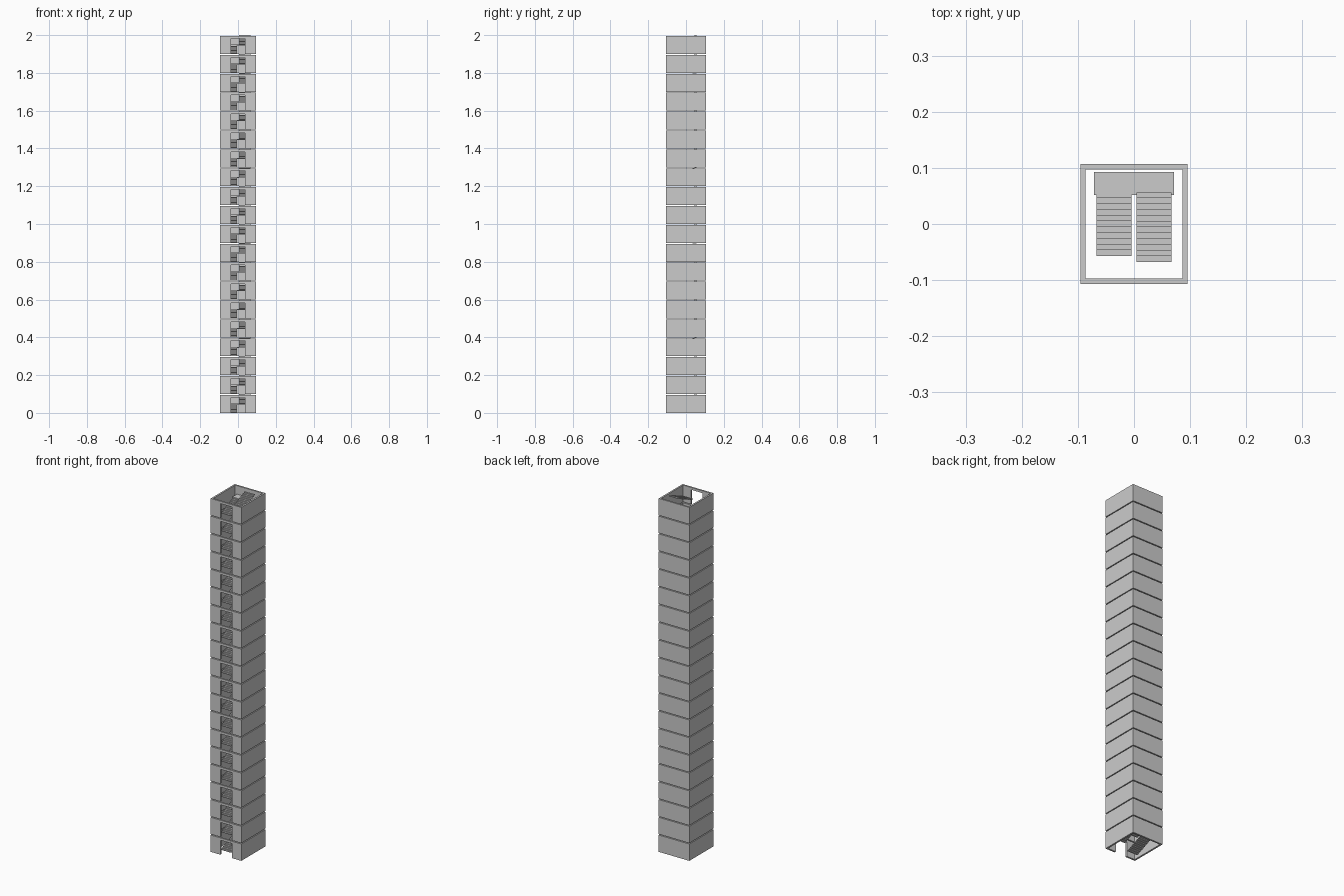
import bpy
import bmesh
from mathutils import Matrix, Vector

if "Cube" in bpy.data.objects:
    bpy.data.objects.remove(bpy.data.objects["Cube"])

STOREYS = 20
PITCH = 0.1          # storey height
WALL_H = 0.095       # wall height, leaving an open joint above
HX, HY = 0.0955, 0.1067
T = 0.0095           # wall thickness
RISE = PITCH / 23
GOING = 0.0103


def add_box(bm, x0, x1, y0, y1, z0, z1):
    size = Vector((x1 - x0, y1 - y0, z1 - z0))
    mid = Vector(((x0 + x1) / 2, (y0 + y1) / 2, (z0 + z1) / 2))
    bmesh.ops.create_cube(bm, size=1, matrix=Matrix.Translation(mid) @ Matrix.Diagonal((*size, 1)))


def make(name, boxes):
    bm = bmesh.new()
    for b in boxes:
        add_box(bm, *b)
    mesh = bpy.data.meshes.new(name)
    bm.to_mesh(mesh)
    bm.free()
    obj = bpy.data.objects.new(name, mesh)
    bpy.context.collection.objects.link(obj)
    return obj


def stack(obj):
    mod = obj.modifiers.new("storeys", 'ARRAY')
    mod.count = STOREYS
    mod.use_relative_offset = False
    mod.use_constant_offset = True
    mod.constant_offset_displace = (0, 0, PITCH)


def cut(obj, cutter):
    mod = obj.modifiers.new("cut", 'BOOLEAN')
    mod.operation = 'DIFFERENCE'
    mod.solver = 'EXACT'
    mod.object = cutter
    cutter.hide_render = True
    cutter.display_type = 'WIRE'


def flight(name, x0, x1, y0, z0, steps):
    return make(name, [(x0, x1, y0 + i * GOING, y0 + (i + 1) * GOING,
                        z0 + i * RISE, z0 + (i + 1) * RISE) for i in range(steps)])


# Shaft walls: hollow square tube with a doorway in the front of each storey
walls = make("shaft_walls", [(-HX, HX, -HY, HY, 0, WALL_H)])
cut(walls, make("shaft_cutter", [(-HX + T, HX - T, -HY + T, HY - T, -0.02, WALL_H + 0.02)]))
cut(walls, make("door_cutter", [(-0.036, 0.036, -HY - 0.02, -HY + T + 0.01, -0.03, 0.082)]))
stack(walls)

# Lower flight on the left, rising to the landing at the back
stack(flight("lower_flight", -0.067, -0.0045, -0.0567, 0, 11))

# Half landing
stack(make("landing", [(-0.071, 0.071, 0.0513, 0.0924, 0.0445, 0.05)]))

# Upper flight on the right, rising to the next storey level
stack(flight("upper_flight", 0.0045, 0.067, -0.0674, PITCH - 12 * RISE, 12))
